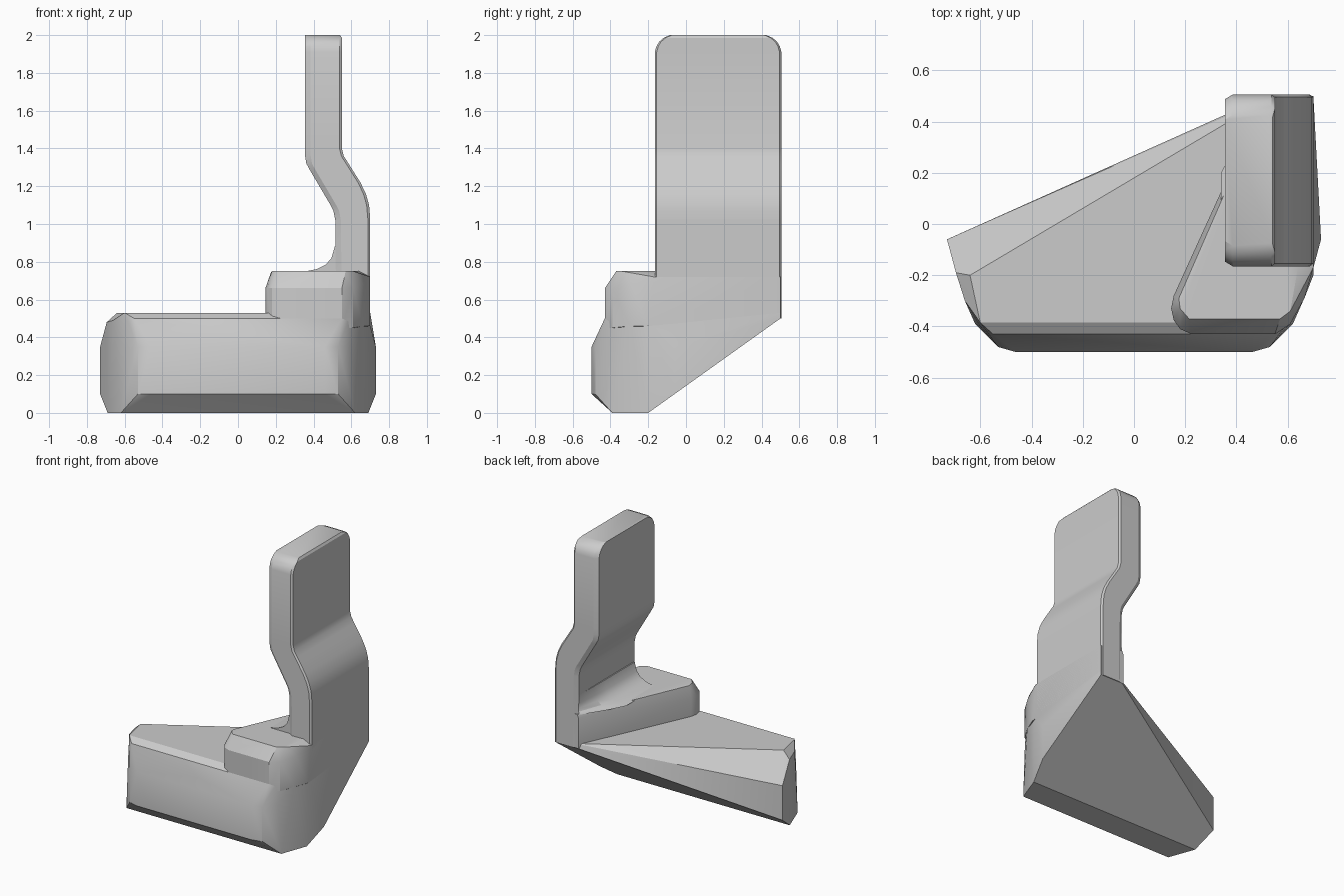
import bpy, bmesh, math

if "Cube" in bpy.data.objects:
    bpy.data.objects.remove(bpy.data.objects["Cube"])


def finish(name, bm):
    bmesh.ops.recalc_face_normals(bm, faces=bm.faces[:])
    me = bpy.data.meshes.new(name)
    bm.to_mesh(me)
    bm.free()
    ob = bpy.data.objects.new(name, me)
    bpy.context.collection.objects.link(ob)
    bpy.ops.object.select_all(action='DESELECT')
    ob.select_set(True)
    bpy.context.view_layer.objects.active = ob
    bpy.ops.object.shade_smooth_by_angle(angle=math.radians(25))
    return ob


def hull(name, points):
    bm = bmesh.new()
    for p in points:
        bm.verts.new(p)
    res = bmesh.ops.convex_hull(bm, input=bm.verts[:])
    junk = {g for g in res["geom_interior"] + res["geom_unused"]
            if isinstance(g, bmesh.types.BMVert) and g.is_valid}
    bmesh.ops.delete(bm, geom=list(junk), context='VERTS')
    bmesh.ops.dissolve_limit(bm, angle_limit=math.radians(1),
                             verts=bm.verts[:], edges=bm.edges[:])
    return finish(name, bm)


def loft(name, rings):
    bm = bmesh.new()
    rows = [[bm.verts.new(p) for p in r] for r in rings]
    n = len(rows[0])
    for a, b in zip(rows, rows[1:]):
        for i in range(n):
            j = (i + 1) % n
            bm.faces.new((a[i], a[j], b[j], b[i]))
    bm.faces.new(rows[0])
    bm.faces.new(rows[-1])
    bmesh.ops.remove_doubles(bm, verts=bm.verts[:], dist=0.0005)
    return finish(name, bm)


def interp(table, z):
    for (z0, x0), (z1, x1) in zip(table, table[1:]):
        if z <= z1:
            return x0 + (x1 - x0) * (z - z0) / (z1 - z0)
    return table[-1][1]


# base: mirrored chamfered front, tapering to the rear right corner
side = [(.73, -.06), (.69, -.2), (.6, -.4), (.53, -.48), (.46, -.5)]
half = [(x, y, z) for x, y in side for z in (.1, .35)]
half += [(.69, -.2, 0), (.62, -.39, 0),
         (.55, -.43, .5), (.66, -.3, .49), (.695, -.19, .48),
         (.6, -.385, .53), (.64, -.2, .53)]
base = half + [(-x, y, z) for x, y, z in half]
base += [(.52, .5, .5), (.7, .5, .5), (.54, .5, .53), (.7, .5, .53)]
hull("base", base)

# raised block under the plate
plan = [(.145, -.33), (.155, -.375), (.18, -.41), (.225, -.43),
        (.55, -.43), (.61, -.39), (.155, -.28)]
block = [(x, y, z) for x, y in plan for z in (.45, .66)]
block += [(.7, -.2, .46), (.66, -.3, .46), (.665, -.29, .68), (.7, -.17, .72),
          (.175, -.29, .745), (.18, -.33, .75), (.215, -.37, .75),
          (.57, -.37, .75), (.61, -.34, .75), (.64, -.17, .75)]
block += [(x, .5, z) for x in (.51, .7) for z in (.5, .72)]
block += [(.52, .5, .745), (.64, .5, .745)]
hull("raised_block", block)

# cranked upright plate with rounded upper corners
inner = [(.5, .52), (1.02, .515), (1.07, .505), (1.1, .49), (1.29, .378),
         (1.32, .362), (1.36, .355), (2, .355)]
outer = [(.5, .7), (1.03, .7), (1.1, .694), (1.16, .677), (1.22, .648),
         (1.36, .56), (1.4, .55), (1.985, .55), (2, .54)]
inset = [(.5, 0), (1.91, 0), (1.94, .008), (1.965, .023), (1.985, .046), (2, .08)]
levels = sorted({z for t in (inner, outer, inset) for z, _ in t})
rings = []
for z in levels:
    a, b, i = (interp(t, z) for t in (inner, outer, inset))
    y0, y1 = -.165 + i, .505 - i
    rings.append([(a, y0 + .018, z), (a + .03, y0, z), (b - .013, y0, z), (b, y0 + .01, z),
                  (b, y1 - .01, z), (b - .013, y1, z), (a + .03, y1, z), (a, y1 - .018, z)])
loft("upright_plate", rings)

# fillet between plate and block, narrowing towards the back
curve = [(.57, .72), (.34, .74), (.37, .752), (.42, .762), (.465, .785),
         (.495, .82), (.512, .88), (.57, .92)]
fillet = []
for y, k in ((-.145, 1), (.2, 1), (.32, .65), (.49, .03)):
    fillet.append([(.57 - (.57 - x) * k if x > .56 else .518 - (.518 - x) * k, y, z)
                   for x, z in curve])
loft("plate_fillet", fillet)
